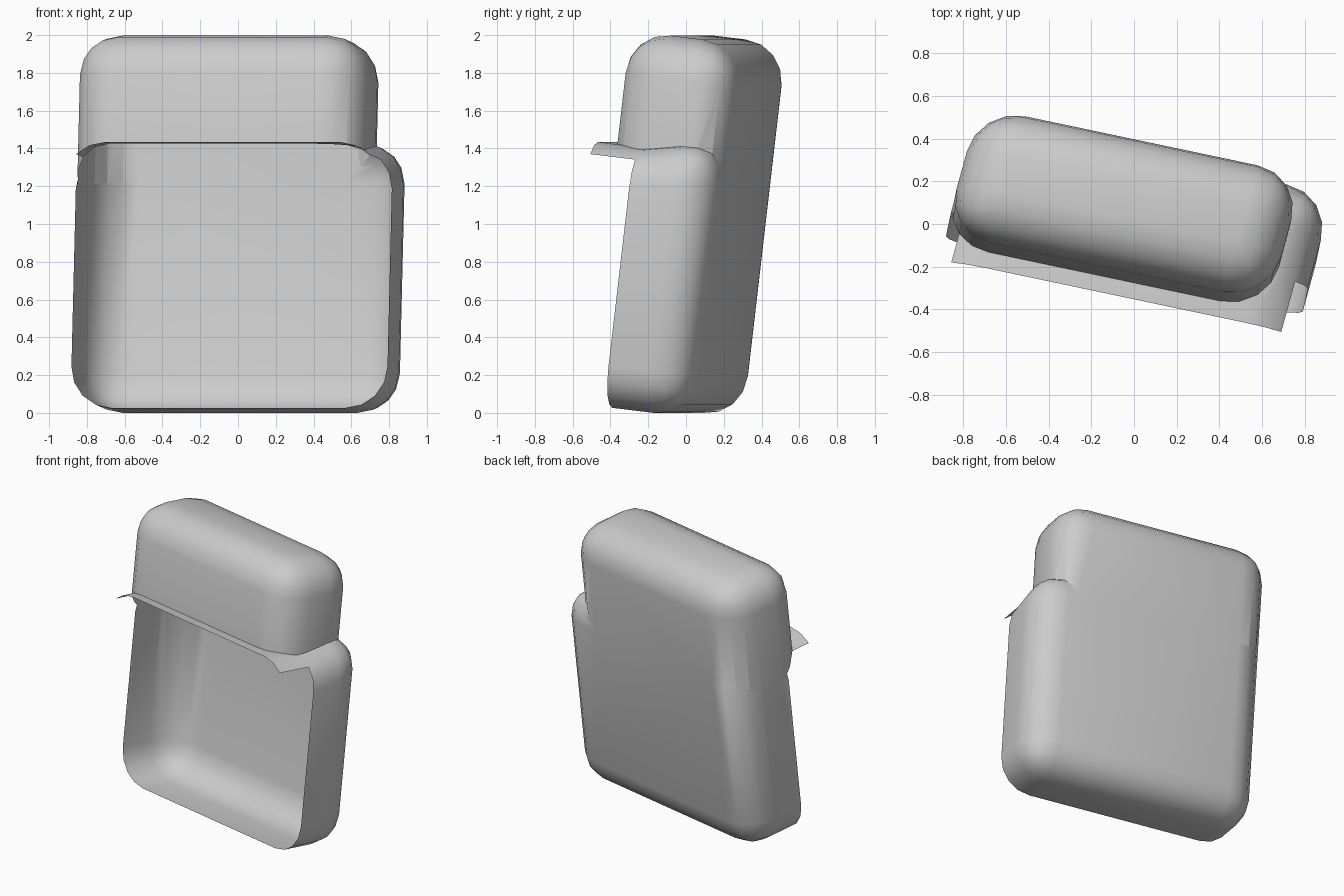
import bpy
import bmesh
from math import radians
from mathutils import Matrix, Vector

RADIUS = 0.22
BACK_Y = 0.168      # shared back plane
RIM_Y = -0.28       # front rim of the open tray
LIP_Y = -0.526      # front edge of the lip
LIP_Z = 1.31        # only the top lip above this height reaches past the rim
SIDE_SLANT = 0.06   # sideways drift of the side walls with depth
SHOULDER_RISE = 0.2  # climb of the shoulders behind the rim

cube = bpy.data.objects.get("Cube")
if cube:
    bpy.data.objects.remove(cube, do_unlink=True)

grey = bpy.data.materials.new("plain grey")
grey.use_nodes = True
grey.diffuse_color = (0.6, 0.6, 0.6, 1)
bsdf = next(n for n in grey.node_tree.nodes if n.type == "BSDF_PRINCIPLED")
bsdf.inputs["Base Color"].default_value = (0.6, 0.6, 0.6, 1)


def rounded_box(low, high, keep_sharp):
    """Box with slanted sides and rounded edges, except where keep_sharp holds."""
    low, high = Vector(low), Vector(high)
    bm = bmesh.new()
    bmesh.ops.create_cube(bm, size=1)
    for v in bm.verts:
        v.co = Vector(l + (c + 0.5) * (h - l) for l, c, h in zip(low, v.co, high))
    edges = [e for e in bm.edges if not all(keep_sharp(v.co) for v in e.verts)]
    bmesh.ops.bevel(bm, geom=edges, offset=RADIUS, offset_type="OFFSET",
                    segments=4, profile=0.5, affect="EDGES", clamp_overlap=False)
    for v in bm.verts:
        v.co.x += SIDE_SLANT * v.co.y
    bmesh.ops.recalc_face_normals(bm, faces=bm.faces[:])
    return bm


def make_object(name, bm):
    mesh = bpy.data.meshes.new(name)
    bm.to_mesh(mesh)
    bm.free()
    mesh.materials.append(grey)
    obj = bpy.data.objects.new(name, mesh)
    bpy.context.collection.objects.link(obj)
    return obj


# Wide lower body, split at the rim, with shoulders that climb toward the back
body = rounded_box((-0.85, LIP_Y, 0), (0.86, BACK_Y, 1.388), lambda co: co.y < -0.5)
bmesh.ops.bisect_plane(body, geom=body.verts[:] + body.edges[:] + body.faces[:],
                       dist=1e-5, plane_co=(0, RIM_Y, 0), plane_no=(0, 1, 0))
for v in body.verts:
    if v.co.z > 1:
        v.co.z += SHOULDER_RISE * max(0, v.co.y - RIM_Y)
shell = make_object("open_case_shell", body)

# Narrower upper block, flush with the body at the back and on one side
block = rounded_box((-0.85, -0.45, 0.9), (0.705, BACK_Y, 1.99), lambda co: co.z < 1)
upper = make_object("upper_block", block)

# Join both into one skin
union = shell.modifiers.new("join", "BOOLEAN")
union.operation = "UNION"
union.solver = "EXACT"
union.object = upper
bpy.ops.object.select_all(action="DESELECT")
shell.select_set(True)
bpy.context.view_layer.objects.active = shell
bpy.ops.object.modifier_apply(modifier=union.name)
bpy.data.objects.remove(upper, do_unlink=True)

# Open the front, leaving the lip along the top
bm = bmesh.new()
bm.from_mesh(shell.data)
unwanted = []
for f in bm.faces:
    front_cap = all(v.co.y < LIP_Y + 0.005 for v in f.verts)
    before_rim = all(v.co.y < RIM_Y + 1e-3 for v in f.verts)
    if front_cap or (before_rim and f.calc_center_median().z < LIP_Z):
        unwanted.append(f)
bmesh.ops.delete(bm, geom=unwanted, context="FACES")

# Merge the flush panels into single flat ones
bmesh.ops.dissolve_limit(bm, angle_limit=radians(0.2), verts=bm.verts[:], edges=bm.edges[:])

# Turn and lean the case, then stand it on the ground and centre it
bm.transform(Matrix.Rotation(radians(-11.9), 4, "Z") @ Matrix.Rotation(radians(-6.75), 4, "X"))
xs, ys, zs = zip(*(v.co for v in bm.verts))
shift = Vector((-(min(xs) + max(xs)) / 2, -(min(ys) + max(ys)) / 2, -min(zs)))
bmesh.ops.translate(bm, verts=bm.verts[:], vec=shift)
bm.to_mesh(shell.data)
bm.free()

bpy.ops.object.shade_smooth_by_angle(angle=radians(40))
